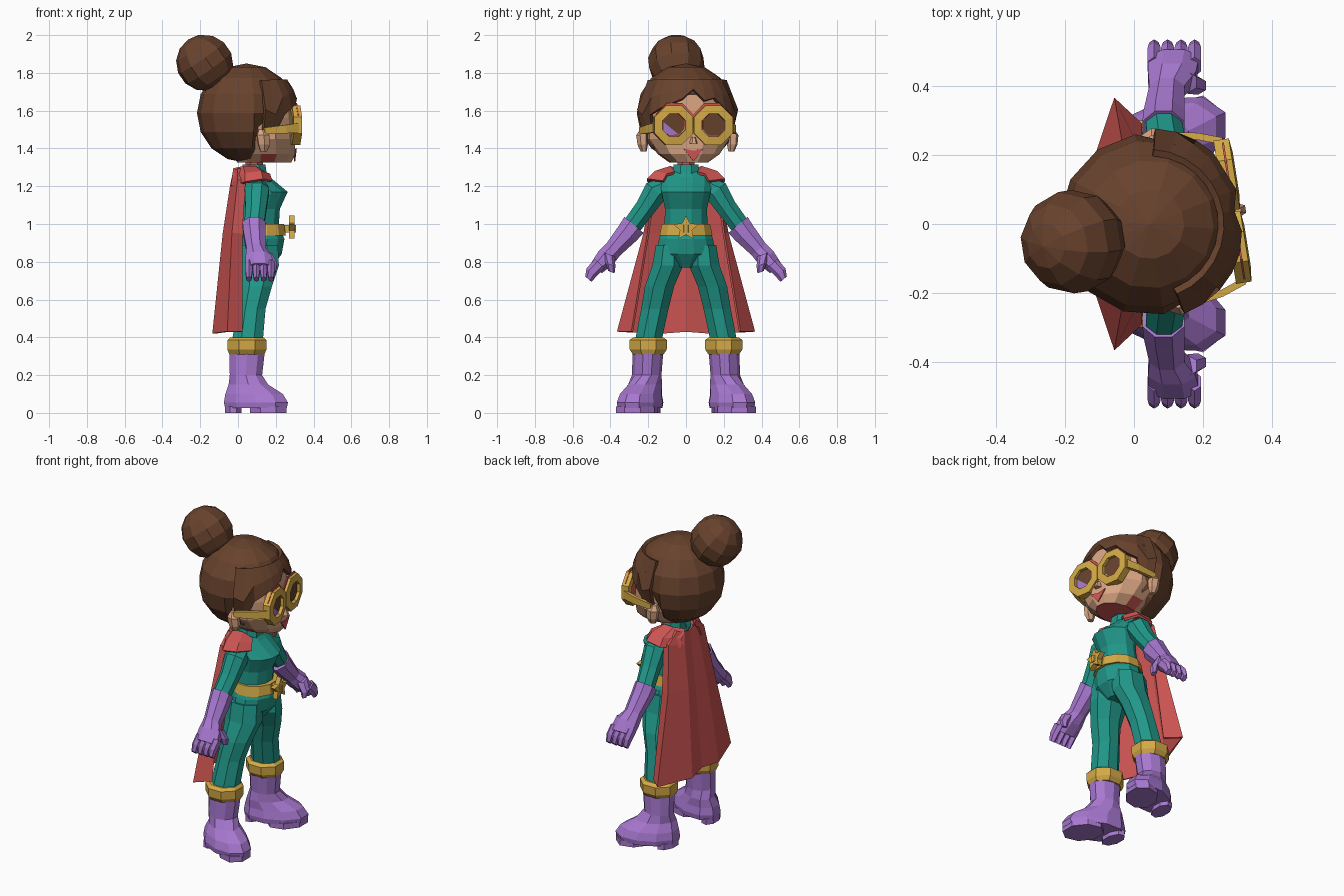
import bpy
import bmesh
from math import sin, cos, pi, radians, sqrt
from mathutils import Matrix, Vector

if "Cube" in bpy.data.objects:
    bpy.data.objects.remove(bpy.data.objects["Cube"])


def material(name, red, green, blue):
    linear = [((c / 255 + 0.055) / 1.055) ** 2.4 for c in (red, green, blue)] + [1]
    mat = bpy.data.materials.new(name)
    mat.use_nodes = True
    mat.diffuse_color = linear
    mat.node_tree.nodes["Principled BSDF"].inputs["Base Color"].default_value = linear
    return mat


brown = material("hair brown", 104, 66, 45)
skin = material("skin", 218, 165, 130)
teal = material("suit teal", 33, 152, 138)
purple = material("glove purple", 168, 120, 208)
crimson = material("cape red", 208, 86, 84)
gold = material("gold", 212, 170, 70)

pivot = Vector((0.05, 0, 0))
head_turn = Matrix.Translation(pivot) @ Matrix.Rotation(radians(9), 4, "Z") @ Matrix.Translation(-pivot)


def finish(bm, name, mat, mirror=False, head=False, thickness=0):
    bmesh.ops.recalc_face_normals(bm, faces=bm.faces)
    mesh = bpy.data.meshes.new(name)
    bm.to_mesh(mesh)
    bm.free()
    mesh.materials.append(mat)
    obj = bpy.data.objects.new(name, mesh)
    bpy.context.collection.objects.link(obj)
    if mirror:
        mod = obj.modifiers.new("Mirror", "MIRROR")
        mod.use_axis = (False, True, False)
    if thickness:
        mod = obj.modifiers.new("Solidify", "SOLIDIFY")
        mod.thickness = thickness
        mod.offset = 0
    if head:
        obj.matrix_world = head_turn
    return obj


def loft(name, rings, mat, sides=8, tilt=0, shear=0, **options):
    """Each ring is centre x, y, z, radius along x, radius across."""
    bm = bmesh.new()
    loops = []
    for cx, cy, cz, rx, ry in rings:
        loop = []
        for i in range(sides):
            a = 2 * pi * (i + 0.5) / sides
            dx, across = rx * cos(a), ry * sin(a)
            x, y, z = cx + dx, cy + across * cos(tilt), cz + across * sin(tilt)
            if z < 0.18:
                y += shear * (x - pivot.x)
            loop.append(bm.verts.new((x, y, z)))
        loops.append(loop)
    for low, high in zip(loops, loops[1:]):
        for i in range(sides):
            j = (i + 1) % sides
            bm.faces.new((low[i], low[j], high[j], high[i]))
    bm.faces.new(loops[0])
    bm.faces.new(loops[-1])
    return finish(bm, name, mat, **options)


def sheet(name, rows, mat, **options):
    bm = bmesh.new()
    grid = [[bm.verts.new(p) for p in row] for row in rows]
    for upper, lower in zip(grid, grid[1:]):
        for i in range(len(upper) - 1):
            bm.faces.new((upper[i], upper[i + 1], lower[i + 1], lower[i]))
    return finish(bm, name, mat, **options)


def prism(name, outline, back, front, mat, **options):
    """Extrude a y, z outline along x."""
    bm = bmesh.new()
    face = bm.faces.new([bm.verts.new((back, y, z)) for y, z in outline])
    made = bmesh.ops.extrude_face_region(bm, geom=[face])["geom"]
    for v in made:
        if isinstance(v, bmesh.types.BMVert):
            v.co.x = front
    return finish(bm, name, mat, **options)


def octagon(cy, cz, radius):
    return [(cy + radius * cos(pi * (i + 0.5) / 4), cz + radius * sin(pi * (i + 0.5) / 4)) for i in range(8)]


# Torso, collar and legs
loft("torso", [(.085, 0, 1.28, .06, .07), (.09, 0, 1.25, .08, .14), (.145, 0, 1.17, .122, .135),
               (.125, 0, 1.08, .1, .115), (.115, 0, 1, .105, .118), (.12, 0, .92, .13, .148),
               (.115, 0, .84, .12, .165), (.11, 0, .77, .07, .06)], teal, sides=12)
loft("collar", [(.085, 0, 1.25, .075, .085), (.085, 0, 1.315, .065, .07)], teal)
loft("neck", [(.085, 0, 1.28, .05, .05), (.085, 0, 1.4, .05, .05)], crimson)
loft("legs", [(.11, .09, .89, .11, .075), (.11, .097, .78, .115, .088), (.095, .14, .67, .092, .084),
              (.07, .165, .55, .082, .078), (.05, .2, .38, .088, .076)], teal, mirror=True)

# Belt and star buckle
loft("belt", [(.118, 0, .94, .14, .145), (.118, 0, 1, .13, .132)], gold, sides=12)
star = [((.068 if i % 2 == 0 else .034) * sin(pi * i / 5), .977 + (.068 if i % 2 == 0 else .034) * cos(pi * i / 5))
        for i in range(10)]
prism("star_buckle", star, .27, .3, gold)
loft("buckle_post", [(.27, 0, .955, .04, .025), (.27, 0, .995, .04, .025)], gold)

# Boots
loft("boots", [(.05, .2, .35, .1, .082), (.042, .208, .2, .09, .078), (.055, .215, .15, .11, .09),
               (.085, .23, .1, .16, .108), (.095, .232, .055, .178, .12), (.095, .232, .025, .172, .115)],
     purple, sides=10, shear=.25, mirror=True)
for label, middle, length, width in (("boot_heels", -.025, .048, .08), ("boot_toes", .16, .105, .11)):
    loft(label, [(middle, .232, 0, length, width), (middle, .232, .035, length, width)],
         purple, shear=.25, mirror=True)
loft("boot_cuffs", [(.047, .2, .31, .1, .088), (.047, .2, .335, .112, .106),
                    (.047, .2, .385, .112, .108), (.047, .2, .4, .095, .085)], gold, mirror=True)

# Arms and gloves
slope = radians(40)
loft("sleeves", [(.095, .11, 1.2, .06, .06), (.1, .16, 1.175, .07, .07), (.095, .22, 1.08, .06, .058),
                 (.085, .29, .985, .056, .055)], teal, tilt=slope, mirror=True)
loft("gloves", [(.085, .275, .995, .066, .072), (.087, .31, .95, .064, .066), (.095, .385, .865, .055, .052),
                (.11, .425, .82, .075, .056), (.115, .475, .765, .08, .042)], purple, tilt=slope, mirror=True)
for finger in range(4):
    fx = .058 + finger * .039
    loft("fingers_%d" % (finger + 1), [(fx, .455, .79, .022, .036), (fx, .5, .745, .021, .034),
                                       (fx, .517, .708, .015, .022)], purple, sides=6, tilt=slope, mirror=True)
loft("thumbs", [(.15, .41, .84, .035, .035), (.185, .4, .785, .026, .028), (.185, .395, .745, .016, .018)],
     purple, sides=6, tilt=slope / 2, mirror=True)

# Cape and shoulder mantle
sheet("cape", [[(.03, .08, 1.29), (0, .09, 1.29), (-.02, .05, 1.28), (-.02, 0, 1.27)],
               [(.04, .16, 1.23), (0, .17, 1.23), (-.035, .07, 1.21), (-.03, 0, 1.2)],
               [(.02, .2, .95), (-.03, .22, .95), (-.075, .09, .95), (-.06, 0, .95)],
               [(.02, .285, .43), (-.055, .36, .43), (-.13, .13, .42), (-.105, 0, .43)]],
      crimson, mirror=True, thickness=.012)
sheet("mantle", [[(.14, .06, 1.27), (.09, .08, 1.3), (.03, .08, 1.3), (-.02, .04, 1.29)],
                 [(.165, .1, 1.26), (.12, .16, 1.275), (.04, .17, 1.265), (-.025, .08, 1.25)],
                 [(.175, .12, 1.225), (.13, .2, 1.235), (.04, .2, 1.22), (-.03, .1, 1.2)]],
      crimson, mirror=True, thickness=.016)

# Face, with a red underside
face = loft("face", [(.14, 0, 1.325, .145, .1), (.14, 0, 1.37, .165, .165), (.12, 0, 1.45, .183, .222),
                     (.12, 0, 1.56, .178, .226), (.12, 0, 1.69, .165, .2)], skin, sides=12, head=True)
face.data.materials.append(crimson)
for poly in face.data.polygons:
    if poly.normal.z < -.8:
        poly.material_index = 1
loft("nose", [(.3, 0, 1.425, .03, .022), (.3, 0, 1.46, .014, .012)], skin, sides=6, head=True)
loft("ears", [(.1, .235, 1.385, .02, .016), (.1, .24, 1.42, .034, .028), (.095, .242, 1.47, .038, .032),
              (.09, .235, 1.5, .02, .018)], skin, sides=6, mirror=True, head=True)
prism("mouth", [(-.055, 1.4), (0, 1.388), (.055, 1.4), (0, 1.332)], .3, .306, crimson, head=True)

# Eyes and mask
prism("mask", octagon(.1, 1.54, .108), .288, .294, crimson, mirror=True, head=True)
prism("eyes", octagon(.108, 1.525, .062), .292, .298, brown, mirror=True, head=True)
prism("right_eye_glint", [(-.16, 1.54), (-.16, 1.49), (-.13, 1.47), (-.08, 1.475)], .296, .3, purple, head=True)

# Goggles
bm = bmesh.new()
loops = []
for radius, depth in ((.112, .265), (.112, .31), (.066, .315), (.066, .265)):
    loops.append([bm.verts.new((depth, y, z)) for y, z in octagon(.106, 1.523, radius)])
for ring, following in zip(loops, loops[1:] + loops[:1]):
    for i in range(8):
        j = (i + 1) % 8
        bm.faces.new((ring[i], ring[j], following[j], following[i]))
finish(bm, "goggle_frames", gold, mirror=True, head=True)
sheet("goggle_straps", [[(.29, .205, 1.535), (.22, .23, 1.525), (.1, .25, 1.51)],
                        [(.29, .205, 1.485), (.22, .23, 1.48), (.1, .25, 1.475)]],
      gold, mirror=True, head=True, thickness=.02)

# Hair cap, hollowed where the face sits
bm = bmesh.new()
crown = Vector((.045, 0, 1.587))
bmesh.ops.create_uvsphere(bm, u_segments=14, v_segments=8, radius=.263, matrix=Matrix.Translation(crown))
for v in bm.verts:
    if v.co.z < 1.62 and v.co.x > .13:
        v.co.x = .11
    if v.co.z < 1.5 and v.co.x > .05:
        v.co.x = min(v.co.x, .08)
        v.co.y *= .92
finish(bm, "hair_cap", brown, head=True)

# Parted fringe and side locks wrapped round the cap
tips = [1.45, 1.4, 1.58, 1.61, 1.635, 1.66, 1.71, 1.65, 1.665, 1.61, 1.58, 1.4, 1.45]


def on_cap(step, z):
    a = radians(step * 13)
    rho = .268 * sqrt(max(0, 1 - ((z - crown.z) / .272) ** 2))
    return (crown.x + rho * cos(a), rho * sin(a), z)


fringe_rows = []
for blend in (0, .5, 1):
    fringe_rows.append([on_cap(i - 6, 1.76 + (tip - 1.76) * blend) for i, tip in enumerate(tips)])
sheet("fringe", fringe_rows, brown, head=True, thickness=.02)

# Bun
bm = bmesh.new()
place = Matrix.Translation((-.182, -.015, 1.853)) @ Matrix.Rotation(radians(-35), 4, "Y")
bmesh.ops.create_uvsphere(bm, u_segments=10, v_segments=7, radius=.152, matrix=place)
finish(bm, "hair_bun", brown, head=True)
